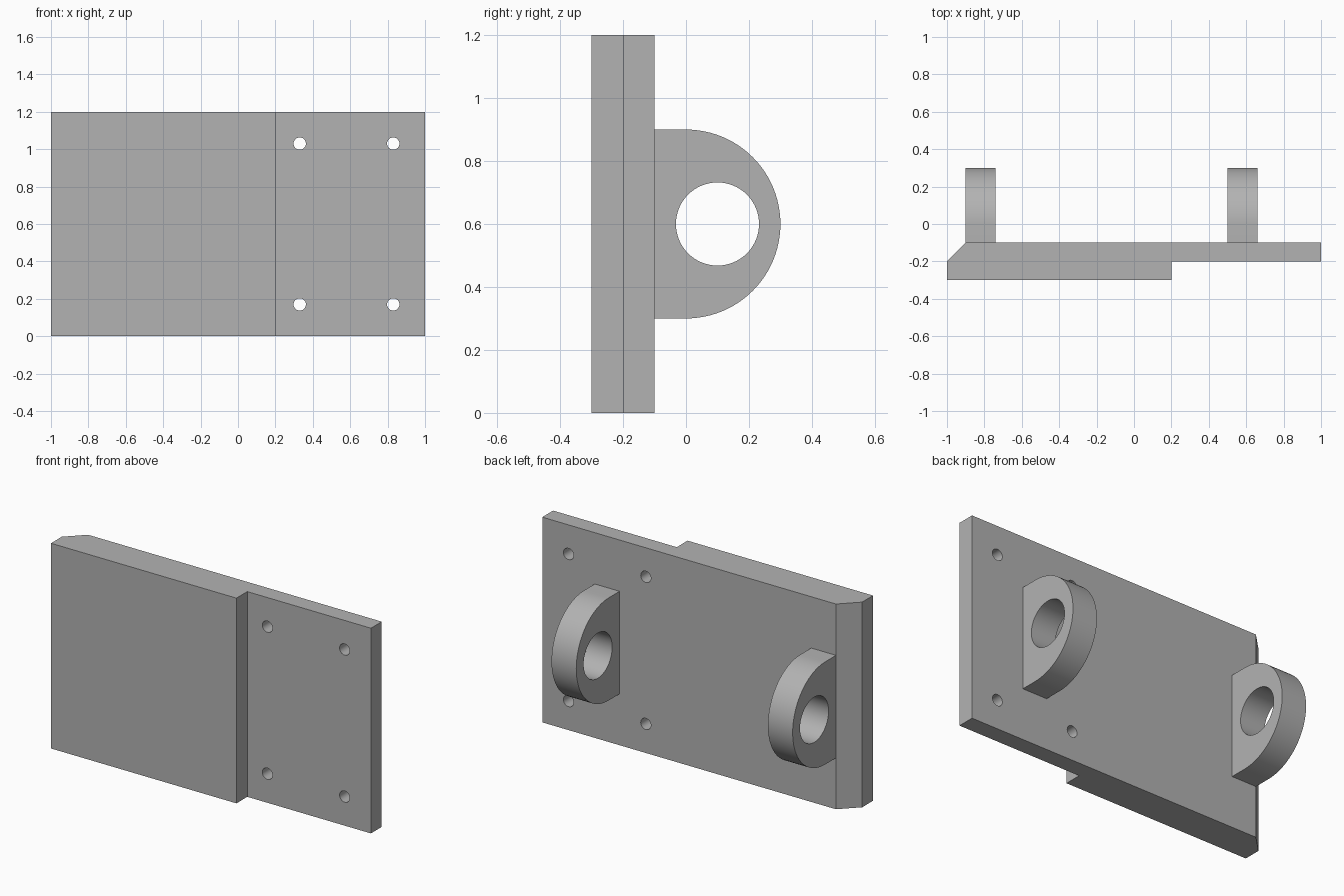
import bpy, bmesh
from math import pi, sin, cos, radians
from mathutils import Vector, Matrix

default = bpy.data.objects.get("Cube")
if default:
    bpy.data.objects.remove(default, do_unlink=True)

grey = bpy.data.materials.new("grey")
grey.use_nodes = True
color = (0.448, 0.448, 0.448, 1)
grey.diffuse_color = color
grey.node_tree.nodes["Principled BSDF"].inputs["Base Color"].default_value = color


def add_object(name, bm):
    bmesh.ops.recalc_face_normals(bm, faces=bm.faces)
    mesh = bpy.data.meshes.new(name)
    bm.to_mesh(mesh)
    bm.free()
    mesh.materials.append(grey)
    obj = bpy.data.objects.new(name, mesh)
    bpy.context.collection.objects.link(obj)
    return obj


def extrude(name, points, direction):
    """Solid made by sweeping a flat outline along a direction."""
    bm = bmesh.new()
    face = bm.faces.new([bm.verts.new(p) for p in points])
    swept = bmesh.ops.extrude_face_region(bm, geom=[face], use_keep_orig=True)
    moved = [g for g in swept["geom"] if isinstance(g, bmesh.types.BMVert)]
    bmesh.ops.translate(bm, verts=moved, vec=Vector(direction))
    return add_object(name, bm)


def drill(obj, centers, radius, axis, segments):
    """Cut round holes along an axis, then smooth the curved walls."""
    turn = Matrix.Rotation(pi / 2, 4, "Y" if axis == "X" else "X")
    bm = bmesh.new()
    for c in centers:
        bmesh.ops.create_cone(bm, cap_ends=True, segments=segments, radius1=radius,
                              radius2=radius, depth=0.6,
                              matrix=Matrix.Translation(c) @ turn)
    cutter = add_object("hole_cutter", bm)
    cutter.hide_render = True
    mod = obj.modifiers.new("holes", "BOOLEAN")
    mod.operation = "DIFFERENCE"
    mod.solver = "EXACT"
    mod.object = cutter
    graph = bpy.context.evaluated_depsgraph_get()
    cut_mesh = bpy.data.meshes.new_from_object(obj.evaluated_get(graph))
    obj.modifiers.clear()
    obj.data = cut_mesh
    bpy.data.objects.remove(cutter, do_unlink=True)
    cut_mesh.shade_smooth()
    cut_mesh.set_sharp_from_angle(angle=radians(30))


# Stepped plate with one chamfered back edge and four bolt holes
outline = [(-1, -0.3), (0.2, -0.3), (0.2, -0.2), (1, -0.2),
           (1, -0.1), (-0.9, -0.1), (-1, -0.2)]
plate = extrude("stepped_plate", [(x, y, 0) for x, y in outline], (0, 0, 1.2))
drill(plate, [(x, -0.15, z) for x in (0.33, 0.83) for z in (0.17, 1.03)],
      0.033, "Y", 32)

# Two rounded lugs with an offset pin hole
arc = [(0.3 * cos(a), 0.6 + 0.3 * sin(a))
       for a in (-pi / 2 + pi * i / 48 for i in range(49))]
lug_outline = [(-0.1, 0.3)] + arc + [(-0.1, 0.9)]
for name, x in (("right_lug", -0.9), ("left_lug", 0.5)):
    lug = extrude(name, [(x, y, z) for y, z in lug_outline], (0.16, 0, 0))
    drill(lug, [(x + 0.08, 0.1, 0.6)], 0.132, "X", 64)
